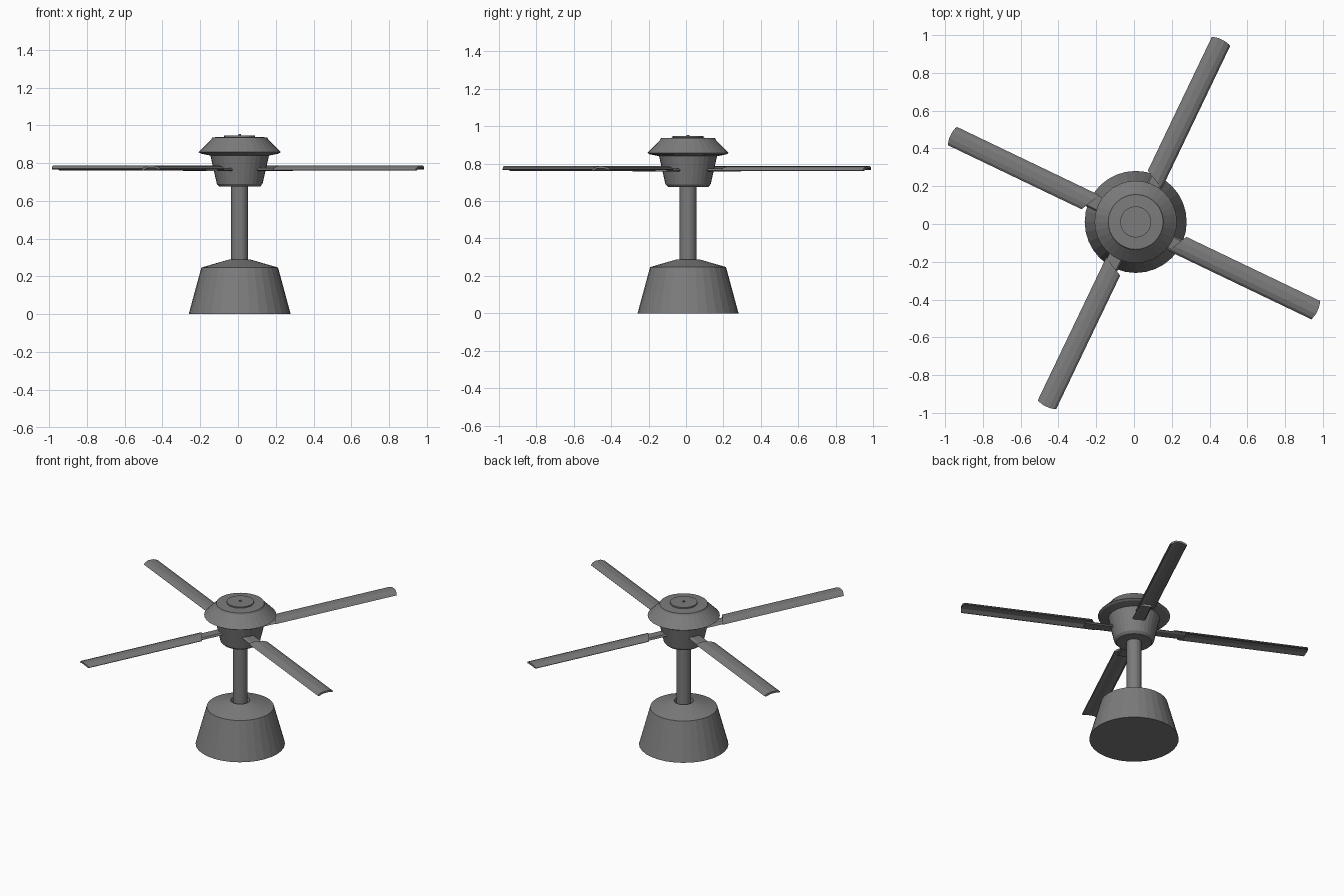
import bpy, bmesh, math

if "Cube" in bpy.data.objects:
    bpy.data.objects.remove(bpy.data.objects["Cube"])

CX, CY = 0.009, 0.011      # axis of the body
SIDES = 32
dark = bpy.data.materials.new("dark_grey")
dark.diffuse_color = (0.2, 0.2, 0.2, 1)
dark.use_nodes = True
dark.node_tree.nodes["Principled BSDF"].inputs["Base Color"].default_value = dark.diffuse_color


def make_object(name, bm):
    bmesh.ops.recalc_face_normals(bm, faces=bm.faces)
    mesh = bpy.data.meshes.new(name)
    bm.to_mesh(mesh)
    bm.free()
    mesh.materials.append(dark)
    ob = bpy.data.objects.new(name, mesh)
    bpy.context.collection.objects.link(ob)
    return ob


def lathe(name, profile, sides=SIDES):
    """Stack of rings (radius, z), capped at both ends."""
    bm = bmesh.new()
    rings = []
    for r, z in profile:
        rings.append([bm.verts.new((r * math.cos(2 * math.pi * i / sides),
                                    r * math.sin(2 * math.pi * i / sides), z))
                      for i in range(sides)])
    for a, b in zip(rings, rings[1:]):
        for i in range(sides):
            j = (i + 1) % sides
            bm.faces.new((a[i], a[j], b[j], b[i]))
    bm.faces.new(rings[0])
    bm.faces.new(rings[-1])
    ob = make_object(name, bm)
    ob.location = (CX, CY, 0)
    return ob


def extrude_section(name, section, start, end, angle):
    """Closed (y, z) section swept outwards; start and end are functions of y."""
    bm = bmesh.new()
    a, b = [[bm.verts.new((f(y), y, z)) for y, z in section]
            for f in (start, end)]
    n = len(section)
    for i in range(n):
        j = (i + 1) % n
        bm.faces.new((a[i], a[j], b[j], b[i]))
    bm.faces.new(a)
    bm.faces.new(b)
    ob = make_object(name, bm)
    ob.location = (0, 0.005, 0)
    ob.rotation_euler = (0, 0, angle)
    return ob


# weighted foot with a recess around the rod
lathe("base", [(0.27, 0), (0.203, 0.247), (0.058, 0.289), (0.055, 0.265)])
lathe("rod", [(0.045, 0.25), (0.045, 0.69)], 24)

# motor housing with flared rim and stepped cap
lathe("motor_housing", [(0.107, 0.675), (0.121, 0.69), (0.155, 0.84),
                        (0.205, 0.85), (0.218, 0.858), (0.15, 0.926),
                        (0.145, 0.936), (0.08, 0.939)])
lathe("cap_disc", [(0.082, 0.93), (0.082, 0.947)])
lathe("cap_pin", [(0.007, 0.94), (0.007, 0.954)], 12)

# four cambered blades with rounded tips, each on a narrower bracket
blade = [(-0.054, 0.764), (-0.042, 0.777), (-0.018, 0.786),
         (0.018, 0.787), (0.042, 0.781), (0.054, 0.771),
         (0.05, 0.766), (0.018, 0.775), (-0.018, 0.774), (-0.045, 0.761)]
arm = [(-0.048, 0.764), (-0.035, 0.773), (0.022, 0.773),
       (0.03, 0.764), (0.022, 0.758), (-0.035, 0.758)]
for k in range(4):
    angle = math.radians(64.4 + 90 * k)
    extrude_section(f"blade_{k + 1}", blade, lambda y: 0.255 + 0.5 * y,
                    lambda y: 1.078 - 4 * y * y, angle)
    extrude_section(f"blade_bracket_{k + 1}", arm, lambda y: 0.08,
                    lambda y: 0.31, angle)
